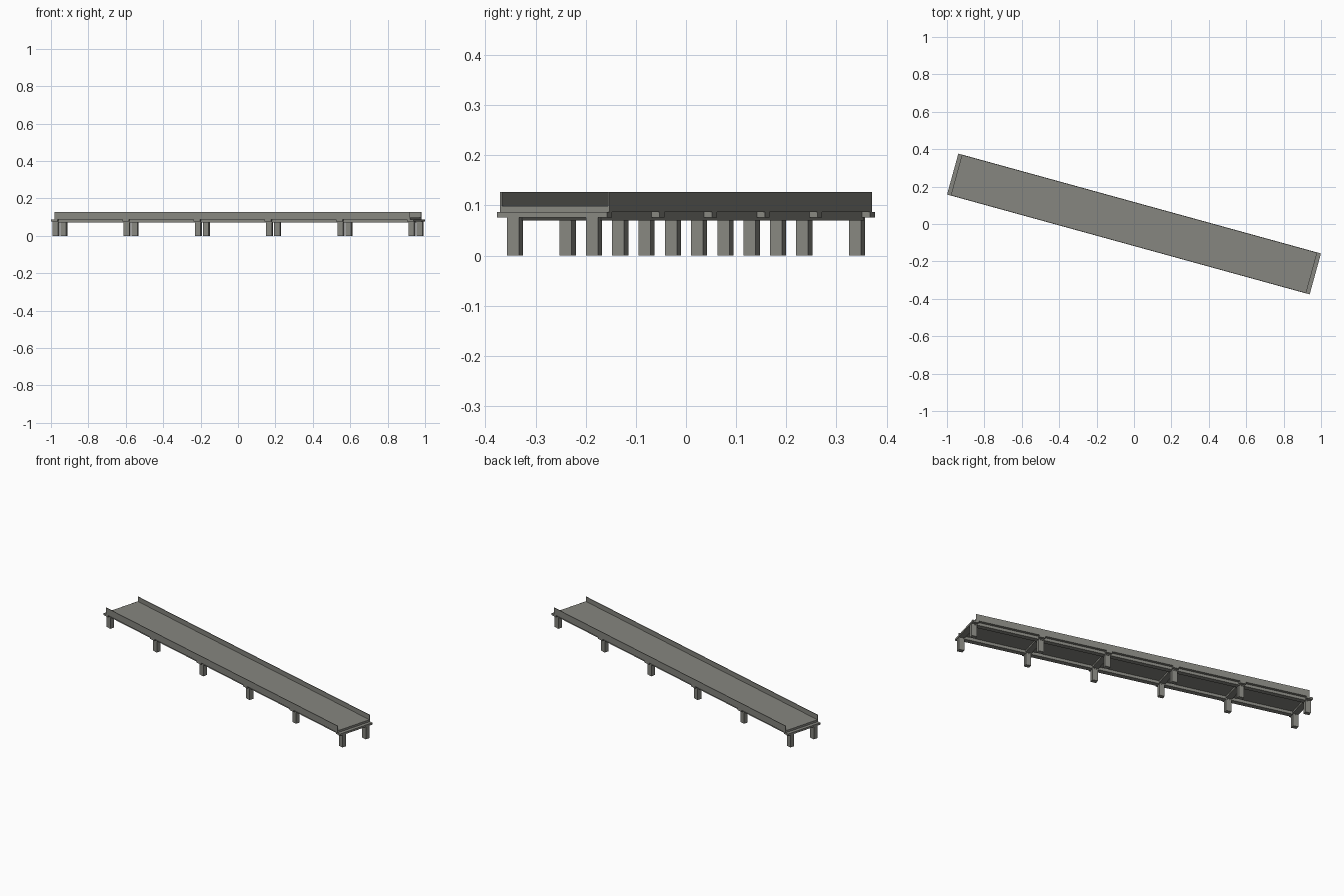
import bpy
from math import radians
from mathutils import Matrix

old = bpy.data.objects.get("Cube")
if old:
    bpy.data.objects.remove(old, do_unlink=True)

# Concrete material
concrete = bpy.data.materials.new("grey_concrete")
concrete.use_nodes = True
colour = (0.24, 0.24, 0.215, 1)
concrete.diffuse_color = colour
concrete.node_tree.nodes["Principled BSDF"].inputs["Base Color"].default_value = colour

ANGLE = Matrix.Rotation(radians(-15.4), 4, "Z")
HALF_LENGTH, HALF_WIDTH = 0.985, 0.1135
DECK_BOTTOM, DECK_TOP, WALL_TOP = 0.087, 0.099, 0.127
GIRDER_BOTTOM, CAP_BOTTOM = 0.07, 0.0755


def box(name, u, v, size_u, size_v, bottom, top):
    """Box placed along (u) and across (v) the bridge, then turned to its heading."""
    bpy.ops.mesh.primitive_cube_add(size=1)
    obj = bpy.context.object
    obj.name = name
    obj.data.transform(ANGLE @ Matrix.Translation((u, v, (bottom + top) / 2))
                       @ Matrix.Diagonal((size_u, size_v, top - bottom, 1)))
    obj.data.materials.append(concrete)
    return obj


# Road deck
box("deck", 0, 0, 2 * HALF_LENGTH, 2 * HALF_WIDTH, DECK_BOTTOM, DECK_TOP)

# Parapets and girders along both sides
WALL = 0.004
for side, label in ((-1, "right"), (1, "left")):
    box(label + "_parapet", 0, side * (HALF_WIDTH - WALL / 2),
        2 * HALF_LENGTH, WALL, DECK_TOP, WALL_TOP)
    box(label + "_girder", 0, side * 0.0825,
        2 * HALF_LENGTH, 0.029, GIRDER_BOTTOM, DECK_BOTTOM)

# Six piers, each with a cross cap and two columns
for i in range(6):
    u = (i - 2.5) * 0.395
    box(f"pier_cap_{i + 1}", u, 0, 0.036, 2 * HALF_WIDTH, CAP_BOTTOM, DECK_BOTTOM)
    for side, label in ((-1, "right"), (1, "left")):
        box(f"{label}_column_{i + 1}", u, side * 0.0815, 0.0315, 0.025, 0, CAP_BOTTOM)
